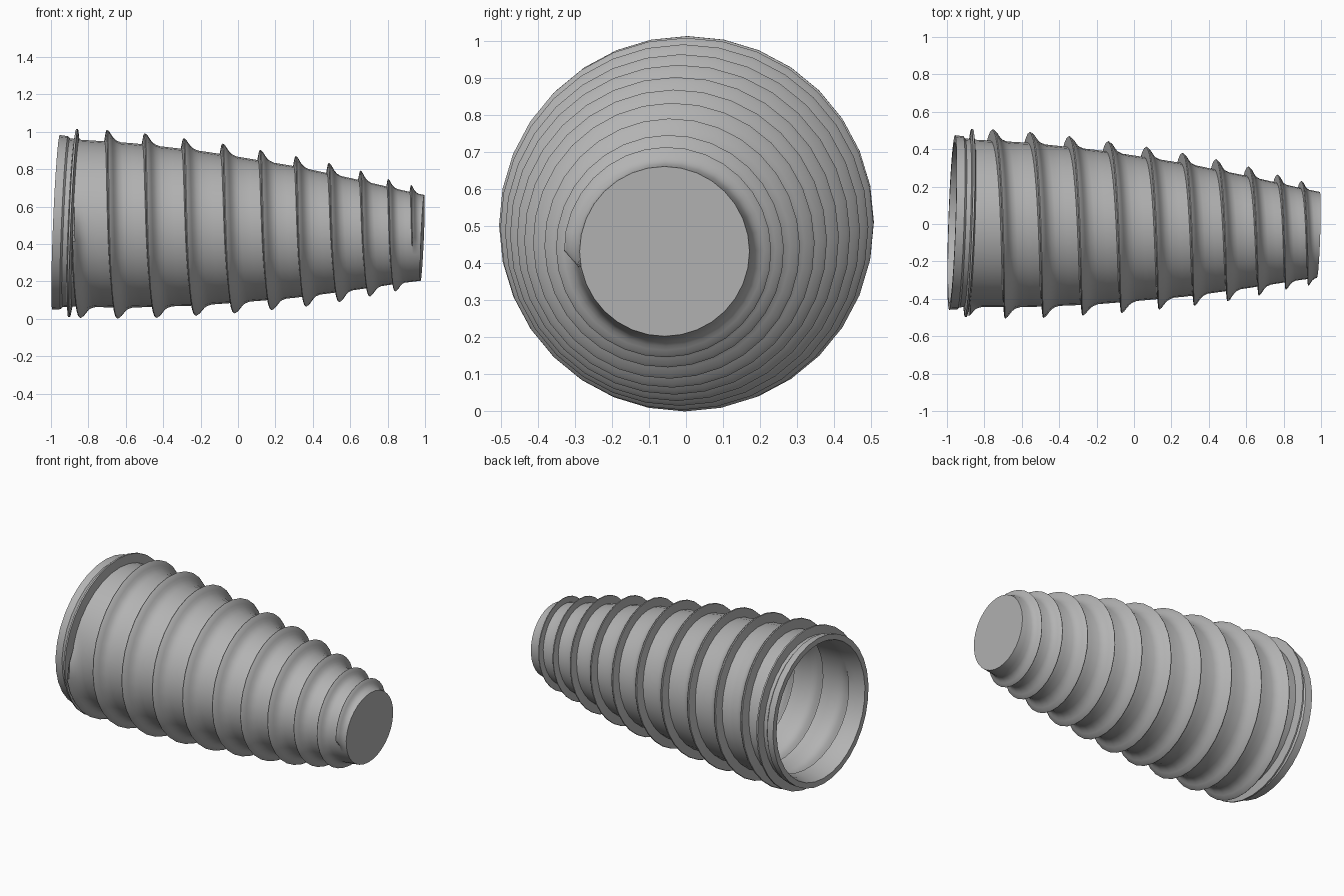
import bpy, bmesh, math
from mathutils import Vector, Matrix

if "Cube" in bpy.data.objects:
    bpy.data.objects.remove(bpy.data.objects["Cube"])

SIDES = 32
START, END = Vector((-0.973, 0.008, 0.514)), Vector((0.986, -0.058, 0.431))
LENGTH = (END - START).length
T0 = 0.105                      # where the threaded wall begins
THICK = 0.035                   # shell thickness
SHIFT = 0.013                   # thread position along the axis


def lerp_table(table, x):
    """Piecewise linear lookup, extended past both ends."""
    i = 0
    while i < len(table) - 2 and x > table[i + 1][0]:
        i += 1
    (a, fa), (b, fb) = table[i], table[i + 1]
    return fa + (fb - fa) * (x - a) / (b - a)


# Wall radius, crest radius along the axis; crest position per turn
WALL = [(0.1, .447), (.4, .44), (.77, .413), (.97, .39), (1.27, .353), (1.57, .302), (1.87, .245), (1.96, .23)]
CREST = [(0.1, .507), (.27, .505), (.5, .494), (.9, .456), (1.1, .431), (1.29, .405), (1.47, .376), (1.63, .342), (1.78, .303), (1.9, .277)]
TURN = [(-.5, .09), (0, .19), (1, .39), (2, .60), (3, .81), (4, 1.015), (5, 1.21), (6, 1.39), (7, 1.565), (8, 1.722), (9, 1.85), (9.5, 1.905)]
# Buttress thread section: fraction of the pitch, height
SECTION = [(-.06, 0), (-.025, .95), (0, 1), (.06, .86), (.12, .58), (.18, .33), (.26, .13), (.38, 0), (.66, 0), (.94, 0)]


def point(bm, t, r, step):
    a = 2 * math.pi * step / SIDES
    return bm.verts.new((t, r * math.cos(a), r * math.sin(a)))


def skin(bm, rows):
    for a, b in zip(rows, rows[1:]):
        for i in range(len(a) - 1):
            bm.faces.new((a[i], b[i], b[i + 1], a[i + 1]))


def threaded_wall(bm, inset, end):
    """Helical wall, clamped to the ends of the body."""
    rows = []
    for step in range(-2 * SIDES, 11 * SIDES + 1):
        u = step / SIDES
        fade = max(0, min(1, (u + .53) / .04, (9.53 - u) / .03))
        row = []
        for s, h in SECTION:
            t = max(T0, min(end, lerp_table(TURN, u + s) + SHIFT))
            wall = lerp_table(WALL, t)
            r = wall
            if t not in (T0, end):
                r += (lerp_table(CREST, t) - wall) * h * fade
            row.append(point(bm, t, r - inset, step))
        rows.append(row)
    skin(bm, rows)
    # Flat closed tip
    bm.faces.new([point(bm, end, lerp_table(WALL, end) - inset, k) for k in range(SIDES)])


bm = bmesh.new()
threaded_wall(bm, 0, LENGTH)
threaded_wall(bm, THICK, LENGTH - THICK)

# Thick open rim with a raised collar, from the bore round to the outside
W0 = lerp_table(WALL, T0)
RIM = [(T0, W0 - THICK), (.06, .417), (0, .432), (0, .467), (.045, .463), (.055, .452), (.08, .450), (.086, .503), (.096, .503), (T0, W0)]
skin(bm, [[point(bm, t, r, k) for t, r in RIM] for k in range(SIDES + 1)])

bmesh.ops.remove_doubles(bm, verts=bm.verts, dist=1e-4)
bmesh.ops.dissolve_degenerate(bm, dist=1e-4, edges=bm.edges)
# Drop coincident faces left by the clamped turns
bm.verts.index_update()
seen, extra = set(), []
for f in bm.faces:
    key = frozenset(v.index for v in f.verts)
    if key in seen:
        extra.append(f)
    seen.add(key)
bmesh.ops.delete(bm, geom=extra, context='FACES')
bmesh.ops.recalc_face_normals(bm, faces=bm.faces)

# Tilt the axis into place
ax = (END - START).normalized()
ay = Vector((0, 0, 1)).cross(ax).normalized()
az = ax.cross(ay)
m = Matrix((ax, ay, az)).transposed().to_4x4()
m.translation = START
bm.transform(m)
low = min(v.co.z for v in bm.verts)
bmesh.ops.translate(bm, verts=bm.verts, vec=(0, 0, -low))

mesh = bpy.data.meshes.new("tapered_screw_shell")
bm.to_mesh(mesh)
bm.free()
mat = bpy.data.materials.new("dark_grey")
mat.diffuse_color = (.45, .45, .45, 1)
mat.use_nodes = True
mat.node_tree.nodes["Principled BSDF"].inputs["Base Color"].default_value = mat.diffuse_color
mesh.materials.append(mat)
screw = bpy.data.objects.new("tapered_screw_shell", mesh)
bpy.context.collection.objects.link(screw)
bpy.context.view_layer.objects.active = screw
screw.select_set(True)
bpy.ops.object.shade_smooth_by_angle(angle=math.radians(35))
